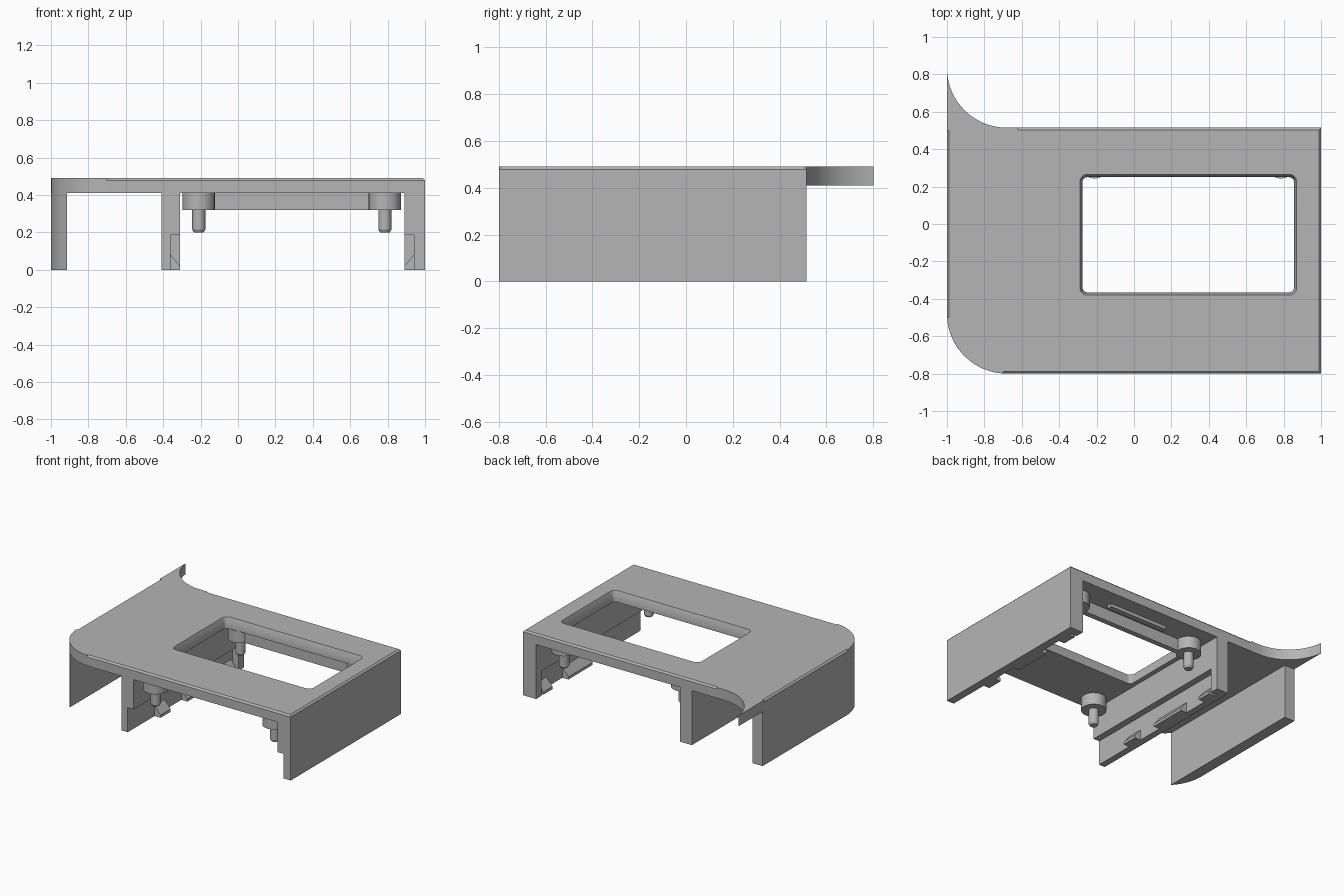
import bpy, bmesh
from math import cos, sin, radians

cube = bpy.data.objects.get("Cube")
if cube:
    bpy.data.objects.remove(cube, do_unlink=True)

grey = bpy.data.materials.new("plain grey")
grey.use_nodes = True
colour = (0.46, 0.46, 0.46, 1)
grey.diffuse_color = colour
grey.node_tree.nodes["Principled BSDF"].inputs["Base Color"].default_value = colour

TOP, UNDER, FRONT, BACK = 0.49, 0.41, -0.8, 0.515
R = 0.32  # radius of the two side corners


def arc(cx, cy, r, start, end, n=20):
    angles = [radians(start + (end - start) * i / n) for i in range(n + 1)]
    return [(cx + r * cos(a), cy + r * sin(a)) for a in angles]


def loft(name, rings):
    """Closed solid through matching rings of points, capped at both ends."""
    bm = bmesh.new()
    loops = [[bm.verts.new(p) for p in ring] for ring in rings]
    for a, b in zip(loops, loops[1:]):
        for i in range(len(a)):
            j = (i + 1) % len(a)
            bm.faces.new((a[i], a[j], b[j], b[i]))
    bm.faces.new(loops[0])
    bm.faces.new(loops[-1])
    bmesh.ops.recalc_face_normals(bm, faces=bm.faces)
    mesh = bpy.data.meshes.new(name)
    bm.to_mesh(mesh)
    bm.free()
    mesh.materials.append(grey)
    ob = bpy.data.objects.new(name, mesh)
    bpy.context.collection.objects.link(ob)
    return ob


def stack(name, outline, z0, z1):
    return loft(name, [[(x, y, z) for x, y in outline] for z in (z0, z1)])


def along_y(name, profile, y0, y1):
    return loft(name, [[(x, y, z) for x, z in profile] for y in (y0, y1)])


def box(name, x0, x1, y0, y1, z0, z1):
    return stack(name, [(x0, y0), (x1, y0), (x1, y1), (x0, y1)], z0, z1)


def smooth(ob):
    bpy.ops.object.select_all(action="DESELECT")
    ob.select_set(True)
    bpy.context.view_layer.objects.active = ob
    bpy.ops.object.shade_smooth_by_angle(angle=radians(25))


def cut(ob, cutter):
    mod = ob.modifiers.new("cut", "BOOLEAN")
    mod.operation, mod.solver, mod.object = "DIFFERENCE", "EXACT", cutter
    bpy.context.view_layer.objects.active = ob
    bpy.ops.object.modifier_apply(modifier=mod.name)
    bpy.data.objects.remove(cutter, do_unlink=True)


# Top plate with one rounded corner and one flared corner
outline = arc(-0.68, FRONT + R, R, 180, 270) + [(1, FRONT), (1, BACK)]
outline += arc(-0.68, BACK + R, R, 270, 186) + [(-1, 0.8)]
plate = stack("top_plate", outline, UNDER, TOP)

# Window with rounded corners and a steep chamfer
def window_ring(grow, z):
    x0, x1, y0, y1 = -0.275, 0.855, -0.365, 0.25
    r = 0.025
    pts = []
    for x, y, a in ((x1 - r, y1 - r, 0), (x0 + r, y1 - r, 90),
                    (x0 + r, y0 + r, 180), (x1 - r, y0 + r, 270)):
        pts += arc(x, y, r + grow, a, a + 90, 6)
    return [(x, y, z) for x, y in pts]


cut(plate, loft("window_cutter", [window_ring(0, 0.3), window_ring(0, 0.45),
                                  window_ring(0.015, TOP), window_ring(0.015, 0.55)]))

# Small chamfers on the straight top edges
C, E = 0.012, 0.01
wedge = [(-E, TOP - C - E), (C + E, TOP + E), (-E, TOP + E)]
edges = (
    ("x", FRONT, 1, -0.70, 1.1), ("x", BACK, -1, -0.62, 1.1),
    ("y", 1, -1, -0.9, 0.6), ("y", -1, 1, -0.5, 0.5),
)
for axis, edge, inward, a, b in edges:
    side = [(edge + inward * d, z) for d, z in wedge]
    if axis == "x":
        cutter = loft("chamfer_cutter", [[(x, y, z) for y, z in side] for x in (a, b)])
    else:
        cutter = along_y("chamfer_cutter", side, a, b)
    cut(plate, cutter)
smooth(plate)

# Outer wall following the rounded corner
wall = arc(-0.68, FRONT + R, R, 180, 222.8, 12) + [(-0.915, BACK), (-1, BACK)]
smooth(stack("right_outer_wall", wall, 0, UNDER))

# Pair of stepped walls with end stops and snap clips
STEP = 0.185
for side, outer, mid, inner in (("middle", -0.41, -0.36, -0.31), ("left", 1, 0.94, 0.89)):
    along_y(side + "_wall", [(outer, 0), (outer, UNDER), (inner, UNDER),
                             (inner, STEP), (mid, STEP), (mid, 0)], FRONT, BACK)
    lo, hi = sorted((mid, inner))
    box(side + "_end_stop", lo, hi, 0.45, BACK, 0, STEP)
    clip = [(mid, 0.08), (inner, 0.02), (inner, 0), (mid, 0)]
    for place, y0, y1 in (("front", -0.48, -0.36), ("centre", -0.16, 0.13), ("back", 0.32, 0.43)):
        along_y(f"{side}_{place}_clip", clip, y0, y1)

# Four bosses with locating pegs
for place, y in (("front", -0.68), ("back", 0.33)):
    for side, x in (("right", -0.21), ("left", 0.785)):
        rings = [[(px, py, z) for px, py in arc(x, y, r, 0, 345, 23)]
                 for r, z in ((0.087, UNDER), (0.087, 0.32), (0.035, 0.32),
                              (0.035, 0.215), (0.026, 0.2))]
        smooth(loft(f"{place}_{side}_boss", rings))

# Rib behind the window and a low bar on the underside
box("back_rib", -0.21, 0.785, 0.28, 0.32, 0.32, UNDER)
box("underside_bar", 0.05, 0.54, 0.36, 0.4, 0.385, UNDER)
